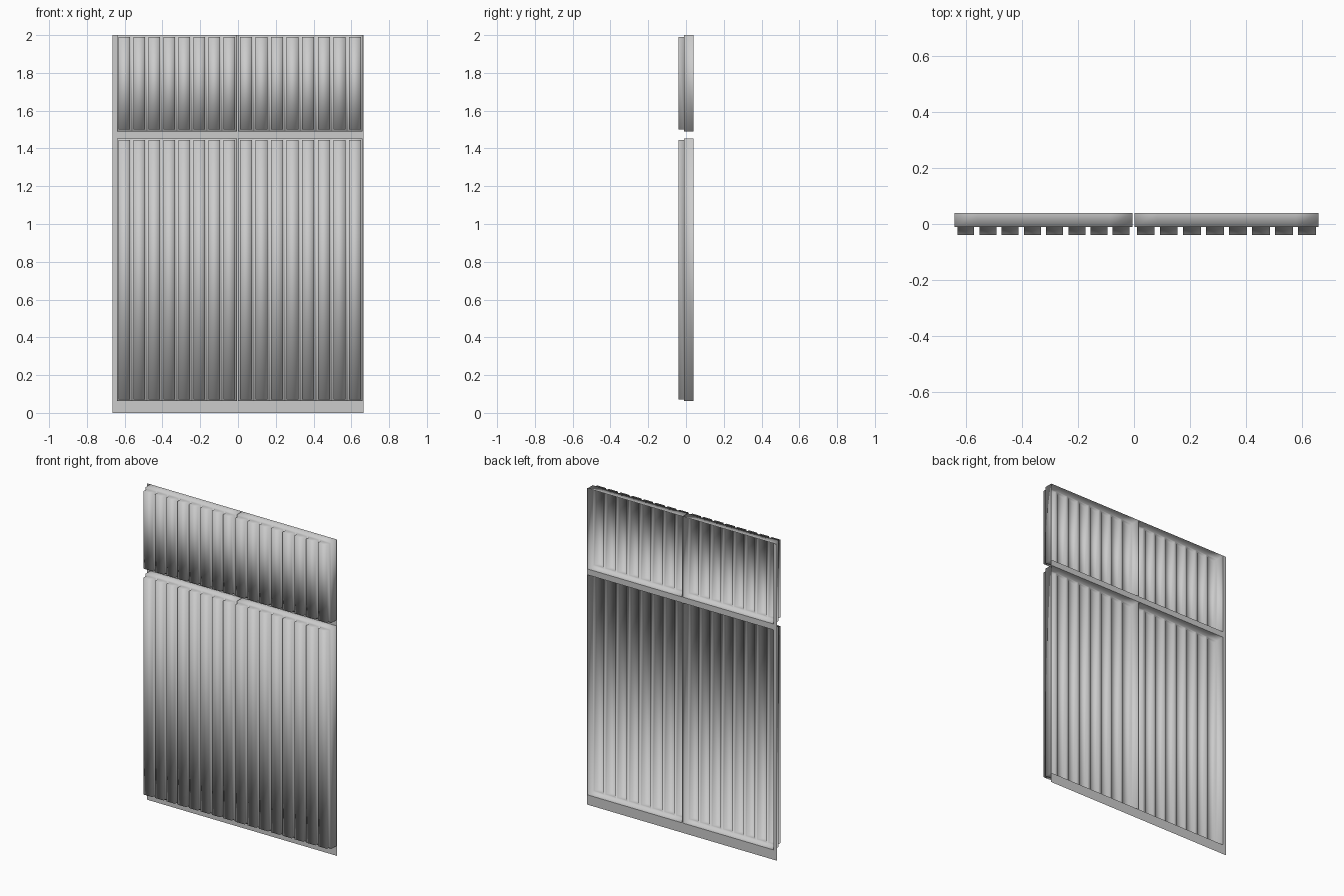
import bpy, bmesh

if "Cube" in bpy.data.objects:
    bpy.data.objects.remove(bpy.data.objects["Cube"])

XS = [-0.664, -0.641, -0.006, 0.001, 0.66, 0.664]   # frame / door column edges
ZS = [0.0, 0.062, 1.453, 1.49, 2.0]                 # frame / door row edges
BACK, FACE, RIB = 0.04, -0.011, 0.029               # frame plane, panel face, rib depth
RIBS = 8


def finish(name, bm):
    mesh = bpy.data.meshes.new(name)
    bm.to_mesh(mesh)
    bm.free()
    obj = bpy.data.objects.new(name, mesh)
    bpy.context.collection.objects.link(obj)
    return obj


def quad(bm, pts):
    return bm.faces.new([bm.verts.new(p) for p in pts])


def door(name, x0, x1, z0, z1):
    """Open-backed panel whose front is split into raised vertical ribs."""
    bm = bmesh.new()
    step = (x1 - x0) / RIBS
    cells = []
    for i in range(RIBS):
        a, b = x0 + i * step, x0 + (i + 1) * step
        cells.append(quad(bm, [(a, FACE, z0), (b, FACE, z0), (b, FACE, z1), (a, FACE, z1)]))
    bmesh.ops.remove_doubles(bm, verts=bm.verts[:], dist=0.0005)
    bm.normal_update()
    cells = bm.faces[:]
    # side walls running back to the frame
    rim = [e for e in bm.edges if e.is_boundary]
    walls = bmesh.ops.extrude_edge_only(bm, edges=rim)["geom"]
    for v in walls:
        if isinstance(v, bmesh.types.BMVert):
            v.co.y = BACK
    bm.normal_update()
    # inset each cell, then push it forward as a rib
    bmesh.ops.inset_individual(bm, faces=cells, thickness=0.0133)
    bm.normal_update()
    bmesh.ops.inset_individual(bm, faces=cells, thickness=0.0, depth=RIB)
    for f in bm.faces:
        f.smooth = True
    return finish(name, bm)


# Four ribbed doors
for row, z in (("lower", 1), ("upper", 3)):
    for side, x in (("left", 1), ("right", 3)):
        door(f"{row}_{side}_door", XS[x], XS[x + 1], ZS[z], ZS[z + 1])

# Flat back frame: every grid cell that is not a door opening
bm = bmesh.new()
for i in range(len(XS) - 1):
    for j in range(len(ZS) - 1):
        if i in (1, 3) and j in (1, 3):
            continue
        a, b, c, d = XS[i], XS[i + 1], ZS[j], ZS[j + 1]
        quad(bm, [(a, BACK, c), (b, BACK, c), (b, BACK, d), (a, BACK, d)])
bmesh.ops.remove_doubles(bm, verts=bm.verts[:], dist=0.0005)
finish("back_frame", bm)
